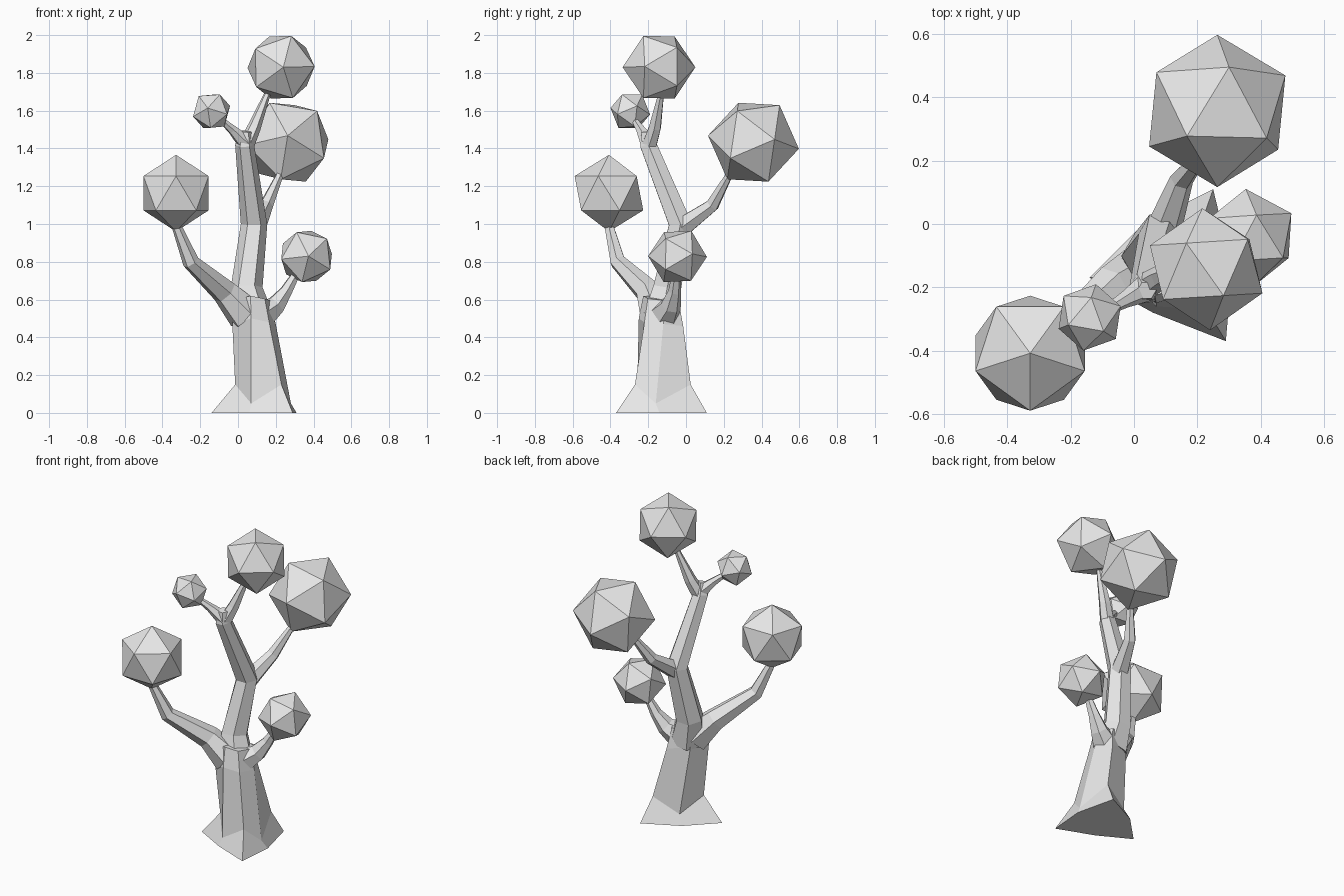
import bpy
import bmesh
from math import cos, sin, tau
from mathutils import Matrix, Vector

if "Cube" in bpy.data.objects:
    bpy.data.objects.remove(bpy.data.objects["Cube"], do_unlink=True)

grey = bpy.data.materials.new("plain_grey")
grey.use_nodes = True
grey.diffuse_color = (0.8, 0.8, 0.8, 1)
grey.node_tree.nodes["Principled BSDF"].inputs["Base Color"].default_value = (0.8, 0.8, 0.8, 1)


def finish(name, bm):
    """Turn a bmesh into a flat-shaded object."""
    bmesh.ops.recalc_face_normals(bm, faces=bm.faces)
    mesh = bpy.data.meshes.new(name)
    bm.to_mesh(mesh)
    bm.free()
    mesh.materials.append(grey)
    obj = bpy.data.objects.new(name, mesh)
    bpy.context.collection.objects.link(obj)
    return obj


def loft(name, rings):
    """Skin a list of equally sized point rings and cap both ends."""
    bm = bmesh.new()
    loops = [[bm.verts.new(p) for p in ring] for ring in rings]
    count = len(loops[0])
    for low, high in zip(loops, loops[1:]):
        for i in range(count):
            j = (i + 1) % count
            bm.faces.new((low[i], low[j], high[j], high[i]))
    bm.faces.new(loops[0][::-1])
    bm.faces.new(loops[-1])
    return finish(name, bm)


def limb(name, stations, sides=6):
    """Tapered faceted tube through (x, y, z, radius) stations."""
    points = [Vector(s[:3]) for s in stations]
    last = len(points) - 1
    side = Vector((1, 0, 0))
    rings = []
    for k, point in enumerate(points):
        ahead = (points[min(k + 1, last)] - point).normalized()
        behind = (point - points[max(k - 1, 0)]).normalized()
        axis = (ahead + behind).normalized()
        side = (side - axis * side.dot(axis)).normalized()
        other = axis.cross(side)
        radius = stations[k][3]
        rings.append([point + radius * (cos(tau * i / sides) * side + sin(tau * i / sides) * other)
                      for i in range(sides)])
    return loft(name, rings)


def foliage(name, centre, radius, pole, neighbour):
    """Icosahedron with one corner along pole and an adjacent one near neighbour."""
    z = Vector(pole).normalized()
    x = Vector(neighbour)
    x = (x - z * x.dot(z)).normalized()
    turn = Matrix((x, z.cross(x), z)).transposed().to_4x4()
    bm = bmesh.new()
    bmesh.ops.create_icosphere(bm, subdivisions=1, radius=radius,
                               matrix=Matrix.Translation(centre) @ turn)
    return finish(name, bm)


# Trunk: three spreading roots rising into a six-sided column
foot = [(-0.14, -0.17, 0), (0.06, -0.28, 0), (0.29, -0.37, 0),
        (0.31, -0.14, 0), (0.25, 0.11, 0), (0.03, 0, 0)]
flare = [(-0.015, -0.16, 0.15), (0.07, -0.26, 0.05), (0.23, -0.27, 0.15),
         (0.28, -0.16, 0.05), (0.22, 0.025, 0.15), (0.06, -0.02, 0.06)]
shoulder = [(-0.03, -0.19, 0.47), (0.07, -0.25, 0.5), (0.165, -0.22, 0.48),
            (0.2, -0.12, 0.47), (0.15, -0.015, 0.46), (0.01, -0.06, 0.49)]
middle = Vector((0.05, -0.13, 0.5))
crown = [middle + (Vector(p) - middle) * 0.8 + Vector((0, 0, 0.12)) for p in shoulder]
loft("trunk", [foot, flare, shoulder, crown])

# Main stem and its branches
limb("main_stem", [(0.08, -0.13, 0.5, 0.11), (0.045, -0.1, 0.66, 0.085),
                   (0.085, -0.03, 1, 0.07), (0.035, -0.2, 1.42, 0.05), (0.04, -0.21, 1.49, 0.03)])
limb("right_branch", [(0.04, -0.15, 0.52, 0.1), (-0.07, -0.2, 0.64, 0.07),
                      (-0.25, -0.36, 0.8, 0.045), (-0.33, -0.41, 1, 0.025)])
limb("left_branch", [(0.11, -0.12, 0.51, 0.09), (0.2, -0.08, 0.57, 0.055),
                     (0.255, -0.06, 0.645, 0.035), (0.31, -0.05, 0.74, 0.022)])
limb("back_branch", [(0.085, -0.04, 0.97, 0.06), (0.15, 0.14, 1.1, 0.038),
                     (0.23, 0.24, 1.28, 0.018)])
limb("upper_branch", [(0.035, -0.2, 1.4, 0.045), (0.085, -0.165, 1.51, 0.036),
                      (0.16, -0.13, 1.7, 0.016)])
limb("small_branch", [(0.04, -0.2, 1.43, 0.045), (-0.03, -0.24, 1.5, 0.026),
                      (-0.1, -0.28, 1.56, 0.015)])

# Foliage balls at the branch tips
foliage("back_foliage", (0.263, 0.357, 1.433), 0.243, (0, -0.24, 0.035), (-0.1, -0.07, 0.216))
foliage("top_foliage", (0.228, -0.143, 1.83), 0.193, (0.012, -0.192, 0), (0.055, -0.09, 0.165))
foliage("right_foliage", (-0.328, -0.408, 1.163), 0.203, (0, 0, 1), (0, -1, 0.5))
foliage("small_foliage", (-0.14, -0.295, 1.597), 0.108, (-0.02, -0.105, 0.017), (-0.064, -0.04, 0.075))
foliage("left_foliage", (0.363, -0.045, 0.828), 0.156, (0.01, -0.155, 0.002), (-0.053, -0.075, 0.13))
